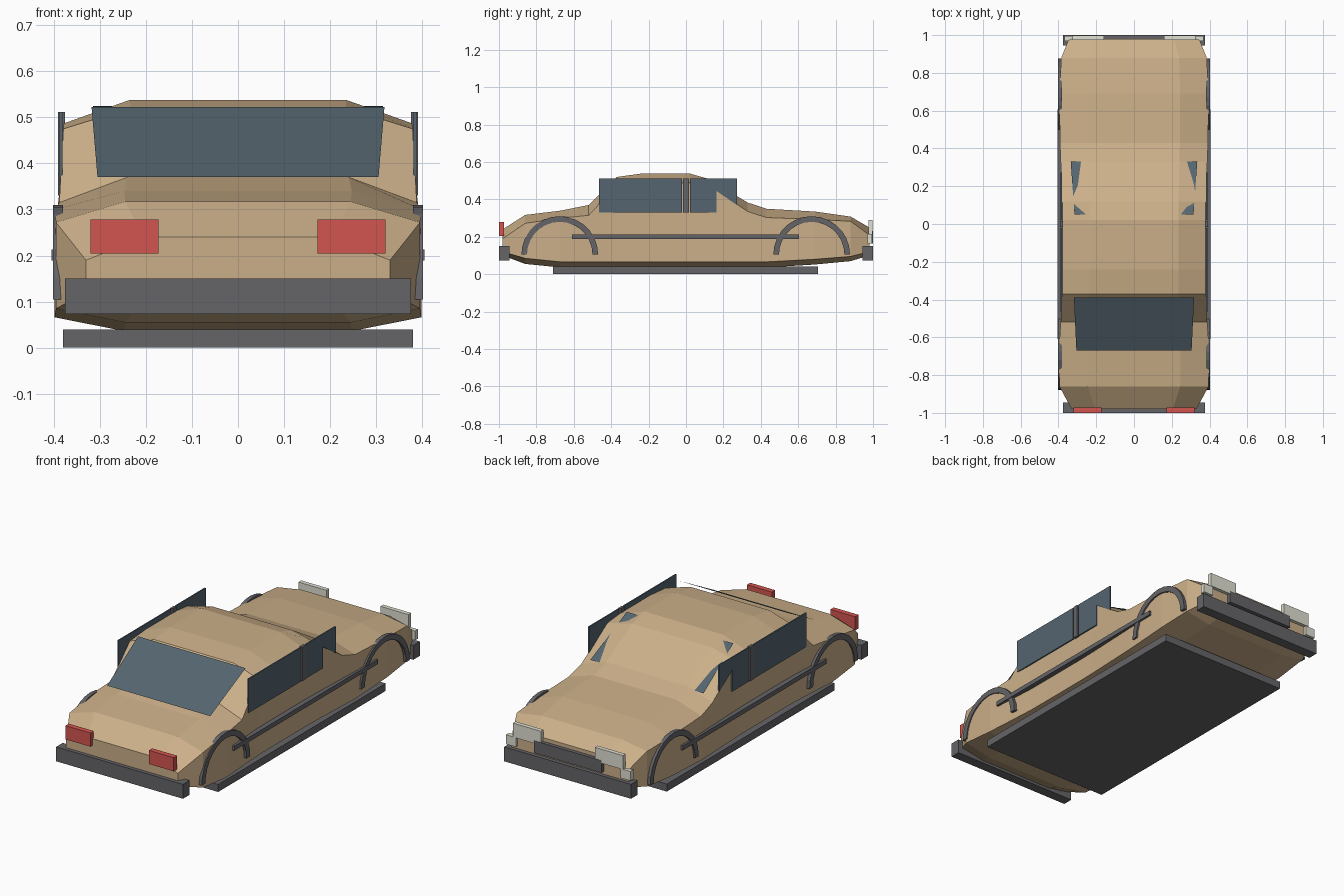
import bpy, bmesh, math


def mat(name, r, g, b):
    m = bpy.data.materials.new(name)
    m.diffuse_color = (r, g, b, 1)
    return m


TAN = mat("tan_paint", 0.60, 0.43, 0.25)
GLASS = mat("dark_glass", 0.09, 0.13, 0.16)
RED = mat("red_lens", 0.65, 0.09, 0.08)
LENS = mat("clear_lens", 0.75, 0.75, 0.65)
DARK = mat("dark_trim", 0.13, 0.13, 0.14)


def build(name, verts, faces, material):
    bm = bmesh.new()
    vs = [bm.verts.new(v) for v in verts]
    for f in faces:
        bm.faces.new([vs[i] for i in f])
    bmesh.ops.recalc_face_normals(bm, faces=bm.faces)
    me = bpy.data.meshes.new(name)
    bm.to_mesh(me)
    bm.free()
    me.materials.append(material)
    ob = bpy.data.objects.new(name, me)
    bpy.context.collection.objects.link(ob)
    return ob


def loft(name, rings, material):
    n = len(rings[0])
    faces = [[k * n + i, k * n + (i + 1) % n, (k + 1) * n + (i + 1) % n, (k + 1) * n + i]
             for k in range(len(rings) - 1) for i in range(n)]
    faces += [list(range(n)), [(len(rings) - 1) * n + i for i in range(n)]]
    return build(name, [v for r in rings for v in r], faces, material)


def box(name, x, y, z, material):
    return loft(name, [[(a, y[0], z[0]), (a, y[1], z[0]), (a, y[1], z[1]), (a, y[0], z[1])]
                       for a in x], material)


def plate(name, x0, x1, yz, material):
    # side-view outline given thickness in x
    return loft(name, [[(x, y, z) for y, z in yz] for x in (x0, x1)], material)


# body shell: eight-sided sections (y, half width, underside, sill, shoulder, top)
stations = [
    (-0.98, 0.33, 0.10, 0.12, 0.19, 0.24),
    (-0.86, 0.395, 0.055, 0.085, 0.272, 0.317),
    (-0.67, 0.398, 0.036, 0.066, 0.30, 0.34),
    (-0.52, 0.388, 0.036, 0.066, 0.315, 0.37),
    (-0.37, 0.379, 0.036, 0.066, 0.475, 0.52),
    (-0.24, 0.378, 0.036, 0.066, 0.487, 0.538),
    (0.02, 0.378, 0.036, 0.066, 0.487, 0.538),
    (0.12, 0.38, 0.036, 0.066, 0.475, 0.51),
    (0.33, 0.388, 0.036, 0.066, 0.335, 0.383),
    (0.43, 0.392, 0.036, 0.066, 0.303, 0.35),
    (0.69, 0.395, 0.052, 0.08, 0.293, 0.335),
    (0.88, 0.385, 0.07, 0.095, 0.283, 0.308),
    (0.98, 0.345, 0.10, 0.12, 0.21, 0.25),
]
rings = []
for y, w, b, s, sh, t in stations:
    half = [(0.62 * w, b), (w, s), (w, sh), (0.62 * w, t)]
    rings.append([(x, y, z) for x, z in half] + [(-x, y, z) for x, z in reversed(half)])
loft("body", rings, TAN)

# floor pan, bumpers, grille
box("floor_pan", (-0.38, 0.38), (-0.71, 0.705), (0, 0.04), DARK)
box("tail_bumper", (-0.375, 0.375), (-1.0, -0.945), (0.073, 0.15), DARK)
box("nose_bumper", (-0.375, 0.375), (0.945, 1.0), (0.073, 0.15), DARK)
box("grille", (-0.2, 0.2), (0.97, 1.0), (0.165, 0.23), DARK)

# front and rear glass: single sloping sheets
build("rear_window", [(-0.305, -0.67, 0.37), (0.305, -0.67, 0.37),
                      (0.318, -0.39, 0.523), (-0.318, -0.39, 0.523)], [[0, 1, 2, 3]], GLASS)
build("windscreen", [(-0.335, 0.33, 0.37), (0.335, 0.33, 0.37),
                     (0.315, 0.05, 0.525), (-0.315, 0.05, 0.525)], [[0, 1, 2, 3]], GLASS)

for side, s in (("left", -1), ("right", 1)):
    # lights
    box(side + "_tail_light", (s * 0.173, s * 0.32), (-1.0, -0.972), (0.205, 0.278), RED)
    box(side + "_headlight", (s * 0.16, s * 0.325), (0.975, 0.998), (0.215, 0.29), LENS)
    box(side + "_indicator", (s * 0.31, s * 0.368), (0.97, 0.995), (0.165, 0.215), LENS)
    # side glass and door pillar
    plate(side + "_rear_side_window", s * 0.381, s * 0.388,
          [(-0.465, 0.33), (-0.022, 0.33), (-0.022, 0.512), (-0.465, 0.512)], GLASS)
    plate(side + "_front_side_window", s * 0.381, s * 0.388,
          [(0.022, 0.33), (0.163, 0.33), (0.163, 0.445), (0.272, 0.37),
           (0.272, 0.512), (0.022, 0.512)], GLASS)
    box(side + "_door_pillar", (s * 0.375, s * 0.391), (-0.015, 0.015), (0.33, 0.512), DARK)
    # side rubbing strip
    box(side + "_side_strip", (s * 0.375, s * 0.405), (-0.61, 0.605), (0.189, 0.213), DARK)
    # wheel arches
    for end, yc in (("tail", -0.675), ("nose", 0.672)):
        angles = [math.pi * i / 14 for i in range(15)]
        arch = []
        for a in angles:
            c, d = math.cos(a), math.sin(a)
            arch.append([(x, yc + r * c, 0.105 + r * d)
                         for x, r in ((s * 0.38, 0.175), (s * 0.402, 0.175),
                                      (s * 0.402, 0.205), (s * 0.38, 0.205))])
        loft(side + "_" + end + "_wheel_arch", arch, DARK)
